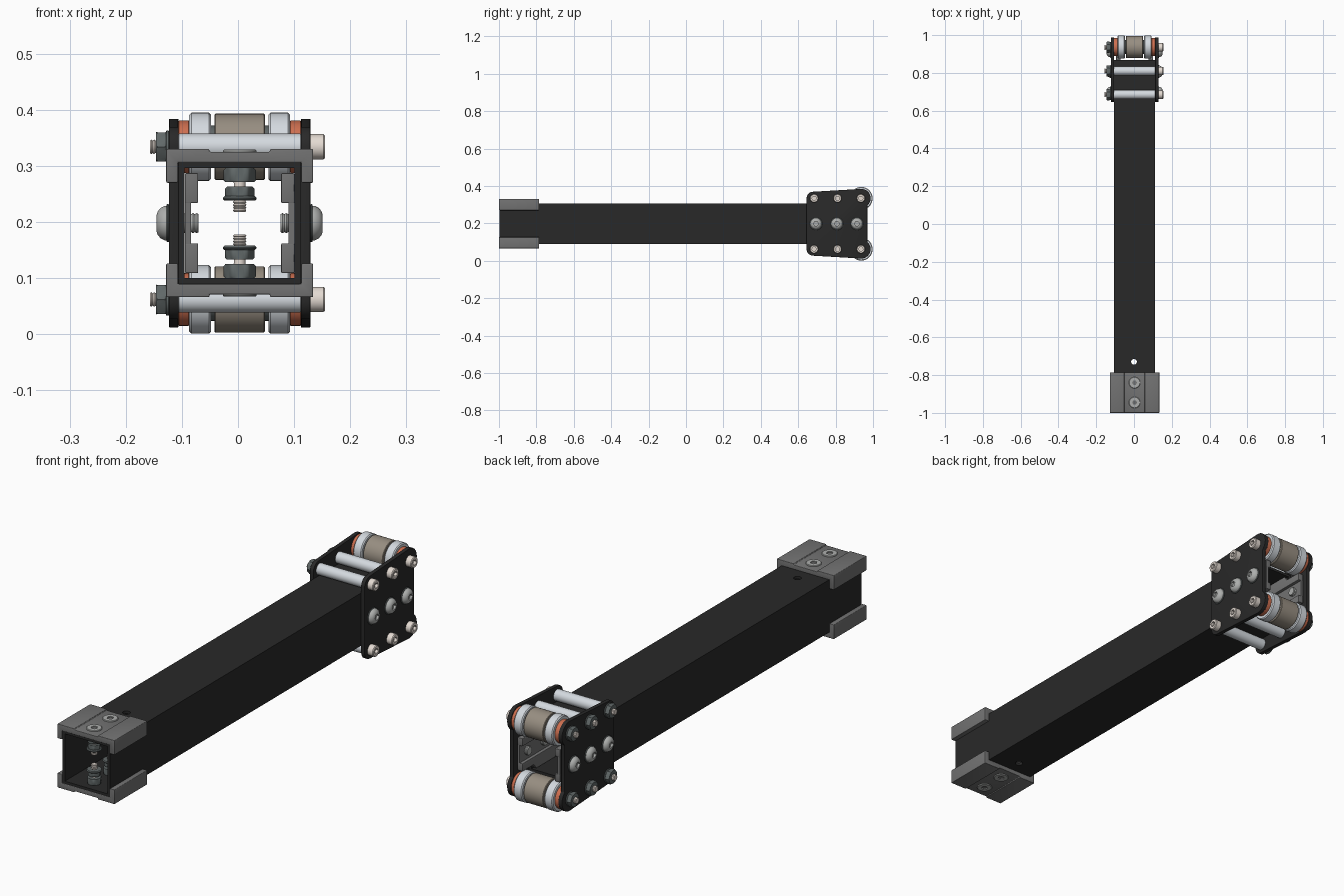
import bpy, bmesh, math
from mathutils import Vector

if "Cube" in bpy.data.objects:
    bpy.data.objects.remove(bpy.data.objects["Cube"])

OFF = Vector((0.003, 0, 0.198))   # axis of the square tube


def mat(name, r, g, b):
    m = bpy.data.materials.new(name)
    m.diffuse_color = (r, g, b, 1)
    m.use_nodes = True
    m.node_tree.nodes["Principled BSDF"].inputs["Base Color"].default_value = m.diffuse_color
    return m


BLACK = mat("black", .022, .022, .022)
GREY = mat("grey", .17, .17, .17)
DARK = mat("nut_grey", .12, .14, .14)
STEEL = mat("steel", .42, .43, .42)
WHITE = mat("light_metal", .66, .7, .74)
BOLT = mat("bolt_metal", .78, .71, .65)
TAN = mat("tan", .31, .27, .22)
ORANGE = mat("orange", .62, .16, .08)


def place(axis, t, a, b):
    return Vector({'X': (t, a, b), 'Y': (a, t, b), 'Z': (a, b, t)}[axis])


def finish(name, bm, material, smooth=True, bevel=0):
    bmesh.ops.recalc_face_normals(bm, faces=bm.faces)
    me = bpy.data.meshes.new(name)
    bm.to_mesh(me)
    bm.free()
    ob = bpy.data.objects.new(name, me)
    bpy.context.collection.objects.link(ob)
    me.materials.append(material)
    bpy.ops.object.select_all(action='DESELECT')
    ob.select_set(True)
    bpy.context.view_layer.objects.active = ob
    if bevel:
        mod = ob.modifiers.new("bevel", 'BEVEL')
        mod.width, mod.segments = bevel, 3
        mod.limit_method, mod.angle_limit = 'ANGLE', math.radians(40)
        bpy.ops.object.modifier_apply(modifier="bevel")
    if smooth:
        bpy.ops.object.shade_smooth_by_angle(angle=math.radians(35))
    return ob


def lathe(name, prof, axis, ca, cb, material, s=1, n=36, loop=False, phase=0):
    """Revolve (radius, t) pairs; a third entry makes that ring hexagonal."""
    bm = bmesh.new()
    rings = []
    for p in prof:
        ring = []
        for i in range(n):
            th = 2 * math.pi * i / n + phase
            r = p[0]
            if len(p) > 2:
                r *= math.cos(math.pi / 6) / math.cos(th % (math.pi / 3) - math.pi / 6)
            ring.append(bm.verts.new(place(axis, p[1] * s, ca + r * math.cos(th), cb + r * math.sin(th)) + OFF))
        rings.append(ring)
    pairs = list(zip(rings, rings[1:]))
    if loop:
        pairs.append((rings[-1], rings[0]))
    else:
        bm.faces.new(rings[0])
        bm.faces.new(rings[-1])
    for p, q in pairs:
        for i in range(n):
            j = (i + 1) % n
            bm.faces.new((p[i], p[j], q[j], q[i]))
    return finish(name, bm, material, smooth=n > 8)


def cyl(name, r, t0, t1, axis, ca, cb, material, s=1, c=.003):
    return lathe(name, [(r - c, t0), (r, t0 + c), (r, t1 - c), (r - c, t1)], axis, ca, cb, material, s)


def prism(name, pts, axis, t0, t1, material, bevel=0):
    bm = bmesh.new()
    lo, hi = ([bm.verts.new(place(axis, t, a, b) + OFF) for a, b in pts] for t in (t0, t1))
    bm.faces.new(lo)
    bm.faces.new(hi)
    for i in range(len(pts)):
        j = (i + 1) % len(pts)
        bm.faces.new((lo[i], lo[j], hi[j], hi[i]))
    return finish(name, bm, material, bevel=bevel)


def thread(r, t0, t1, turns=6):
    """Zigzag profile for a threaded end."""
    step = (t1 - t0) / (2 * turns)
    return [(r if i % 2 else r - .002, t0 + i * step) for i in range(2 * turns + 1)]


def nut(name, r, t0, t1, axis, ca, cb, s=1):
    h = (t1 - t0) * .15
    return lathe(name, [(r * .88, t0), (r, t0 + h, 1), (r, t1 - h, 1), (r * .88, t1)],
                 axis, ca, cb, DARK, s)


# square tube with a vertical through hole near the front
q = math.sqrt(2)
tube = lathe("square_tube", [(.109 * q, -.998), (.098 * q, -.998), (.098 * q, .868), (.109 * q, .868)],
             'Y', 0, 0, BLACK, n=4, loop=True, phase=math.pi / 4)
cutter = cyl("hole_cutter", .015, -.2, .2, 'Z', -.003, -.73, BLACK)
cutter.hide_render = True
mod = tube.modifiers.new("hole", 'BOOLEAN')
mod.object, mod.solver = cutter, 'EXACT'
bpy.context.view_layer.objects.active = tube
bpy.ops.object.modifier_apply(modifier="hole")
bpy.data.objects.remove(cutter)

# front clamp channels with their bolts
half = [(.054, .127), (.054, .132), (.131, .132), (.131, .072), (.11, .072), (.11, .1085)]
channel = half + [(-x, z) for x, z in reversed(half)]
for s, tag in ((1, "upper"), (-1, "lower")):
    prism(f"{tag}_clamp_channel", [(x, z * s) for x, z in channel], 'Y', -1, -.785, GREY, bevel=.004)
    for y in (-.945, -.84):
        lathe(f"{tag}_clamp_bolt_head", [(.03, .12), (.03, .129), (.028, .131), (.013, .131, 1), (.013, .125, 1)],
              'Z', 0, y, STEEL, s)
        lathe(f"{tag}_clamp_bolt", thread(.012, .02, .05) + [(.012, .125)], 'Z', 0, y, BOLT, s)
        nut(f"{tag}_clamp_inner_nut", .029, .073, .098, 'Z', 0, y, s)
        nut(f"{tag}_clamp_lock_nut", .026, .044, .065, 'Z', 0, y, s)
        cyl(f"{tag}_clamp_nut_flange", .03, .04, .048, 'Z', 0, y, DARK, s)


def arc(cy, cz, r, a0, a1, n=12):
    return [(cy + r * math.cos(math.radians(a0 + (a1 - a0) * i / n)),
             cz + r * math.sin(math.radians(a0 + (a1 - a0) * i / n))) for i in range(n + 1)]


# rear side plates, inner backing plates and button bolts
ZB = .136
top = arc(.68, ZB, .035, 180, 93) + arc(.937, ZB, .05, 93, -50, 18)
outline = top + [(y, -z) for y, z in reversed(top)]
strip = [(.66, .036), (.66, .089), (.868, .089), (.885, .068), (.96, .068), (.96, .036)]
for s, tag in ((1, "right"), (-1, "left")):
    prism(f"{tag}_side_plate", outline, 'X', .109 * s, .126 * s, BLACK, bevel=.0015)
    prism(f"{tag}_backing_web", [(.66, -.037), (.96, -.037), (.96, .037), (.66, .037)],
          'X', .087 * s, .0975 * s, GREY)
    for k in (1, -1):
        prism(f"{tag}_backing_rib", [(y, z * k) for y, z in strip], 'X', .074 * s, .0975 * s, GREY, bevel=.002)
    for y in (.695, .807, .914):
        cyl(f"{tag}_button_washer", .034, .126, .13, 'X', y, 0, DARK, s, c=.001)
        lathe(f"{tag}_button_head", [(.031, .129), (.031, .133), (.027, .141), (.021, .146), (.015, .148),
                                     (.013, .148, 1), (.013, .138, 1)], 'X', y, 0, STEEL, s)
        lathe(f"{tag}_button_shank", thread(.018, .073, .1, 4) + [(.018, .13)], 'X', y, 0, STEEL, s)

# cross bolts, white spacers and rear rollers
for z, tag in ((ZB, "upper"), (-ZB, "lower")):
    for y in (.685, .81, .935):
        lathe(f"{tag}_cross_bolt", thread(.013, -.16, -.14, 4) + [(.013, .127)], 'X', y, z, BOLT)
        lathe(f"{tag}_cross_bolt_head", [(.0225, .126), (.0225, .149), (.02, .152), (.012, .152, 1), (.012, .14, 1)],
              'X', y, z, BOLT)
        nut(f"{tag}_cross_nut", .03, .13, .149, 'X', y, z, -1)
        cyl(f"{tag}_cross_washer", .029, .126, .131, 'X', y, z, DARK, -1, c=.001)
    for y in (.685, .81):
        cyl(f"{tag}_spacer_rod", .0235, -.109, .109, 'X', y, z, WHITE, c=.001)
    cyl(f"{tag}_roller_core", .038, -.091, .091, 'X', .937, z, DARK)
    cyl(f"{tag}_roller_sleeve", .059, -.045, .045, 'X', .937, z, TAN, c=.002)
    for s in (1, -1):
        cyl(f"{tag}_roller_wheel", .061, .051, .09, 'X', .937, z, WHITE, s, c=.004)
        cyl(f"{tag}_roller_bush", .047, .09, .109, 'X', .937, z, ORANGE, s, c=.001)
